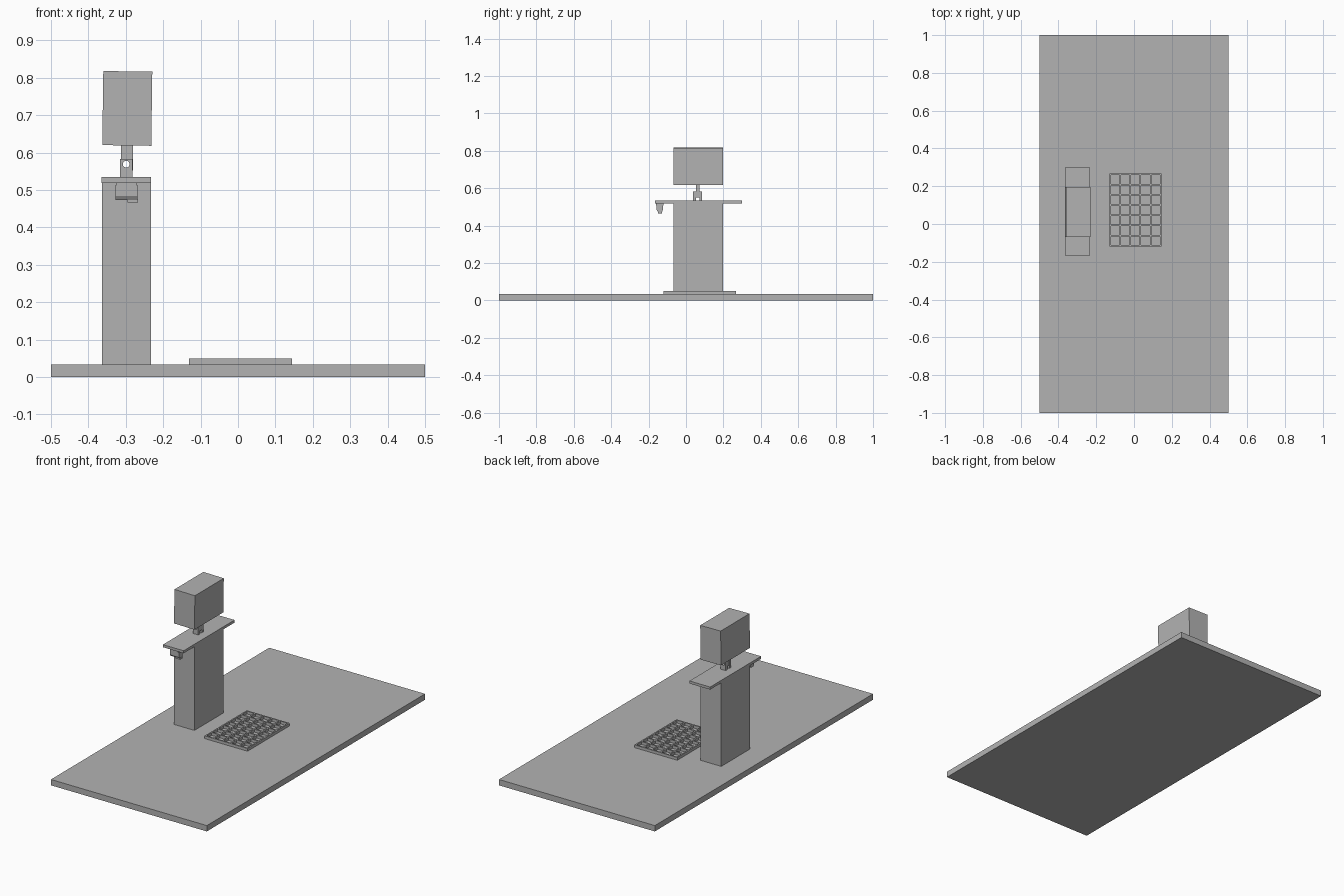
import bpy, bmesh, math
from mathutils import Matrix, Vector

if "Cube" in bpy.data.objects:
    bpy.data.objects.remove(bpy.data.objects["Cube"])

grey = bpy.data.materials.new("plain grey")
grey.diffuse_color = (0.45, 0.45, 0.45, 1)
grey.use_nodes = True
grey.node_tree.nodes["Principled BSDF"].inputs["Base Color"].default_value = grey.diffuse_color


def finish(name, bm):
    bmesh.ops.recalc_face_normals(bm, faces=bm.faces)
    mesh = bpy.data.meshes.new(name)
    bm.to_mesh(mesh)
    bm.free()
    mesh.materials.append(grey)
    ob = bpy.data.objects.new(name, mesh)
    bpy.context.collection.objects.link(ob)
    return ob


def add_box(bm, x, y, z):
    centre = Vector((sum(x) / 2, sum(y) / 2, sum(z) / 2))
    size = (x[1] - x[0], y[1] - y[0], z[1] - z[0])
    bmesh.ops.create_cube(bm, size=1, matrix=Matrix.Translation(centre) @ Matrix.Diagonal((*size, 1)))


def boxes(name, *parts):
    bm = bmesh.new()
    for p in parts:
        add_box(bm, *p)
    return finish(name, bm)


def extrude_x(name, profile, x0, x1):
    """Extrude a (y, z) profile along x."""
    bm = bmesh.new()
    face = bm.faces.new([bm.verts.new((x0, y, z)) for y, z in profile])
    ext = bmesh.ops.extrude_face_region(bm, geom=[face])
    verts = [v for v in ext["geom"] if isinstance(v, bmesh.types.BMVert)]
    bmesh.ops.translate(bm, verts=verts, vec=(x1 - x0, 0, 0))
    return finish(name, bm)


# Base board, column and shelf
boxes("base_board", ((-0.5, 0.5), (-1, 1), (0, 0.034)))
boxes("column", ((-0.364, -0.232), (-0.068, 0.197), (0.034, 0.519)))
boxes("shelf", ((-0.365, -0.232), (-0.167, 0.3), (0.519, 0.534)))

# Floor grate: outer frame and crossing bars
X0, X1, Y0, Y1, Z = -0.131, 0.145, -0.12, 0.267, (0.034, 0.05)
COLS, ROWS, BAR = 5, 7, 0.008
bars = []
for i in range(COLS + 1):
    x = X0 + (X1 - X0 - BAR) * i / COLS
    bars.append(((x, x + BAR), (Y0, Y1), Z))
for j in range(ROWS + 1):
    y = Y0 + (Y1 - Y0 - BAR) * j / ROWS
    bars.append(((X0, X1), (y, y + BAR), Z))
boxes("floor_grate", *bars)

# Hinge: two cheeks holding a tongue, with a pin hole through all
cheeks = [boxes("hinge_cheek_" + n, ((-0.315, -0.282), y, (0.533, 0.583)))
          for n, y in (("front", (0.038, 0.053)), ("back", (0.071, 0.086)))]
tongue = boxes("hinge_tongue", ((-0.313, -0.281), (0.053, 0.071), (0.552, 0.625)))
bm = bmesh.new()
bmesh.ops.create_cone(bm, cap_ends=True, segments=20, radius1=0.009, radius2=0.009, depth=0.2,
                      matrix=Matrix.Translation((-0.299, 0.062, 0.569)) @ Matrix.Rotation(math.pi / 2, 4, 'X'))
cutter = finish("pin_hole_cutter", bm)
cutter.hide_render = True
cutter.hide_viewport = True
for ob in cheeks + [tongue]:
    mod = ob.modifiers.new("pin hole", 'BOOLEAN')
    mod.operation = 'DIFFERENCE'
    mod.solver = 'EXACT'
    mod.object = cutter

# Head box, leaning very slightly
head = boxes("head_box", ((-0.0655, 0.0655), (-0.1325, 0.1325), (-0.099, 0.099)))
head.location = (-0.296, 0.0645, 0.718)
head.rotation_euler = (0, math.radians(0.8), 0)

# Small sensor hanging under the front of the shelf
extrude_x("sensor_body", [(-0.157, 0.513), (-0.157, 0.484), (-0.15, 0.473),
                          (-0.128, 0.473), (-0.124, 0.484), (-0.124, 0.513)], -0.328, -0.268)
boxes("sensor_mount", ((-0.325, -0.272), (-0.161, -0.121), (0.509, 0.5195)))
boxes("sensor_foot", ((-0.296, -0.267), (-0.15, -0.128), (0.466, 0.476)))
